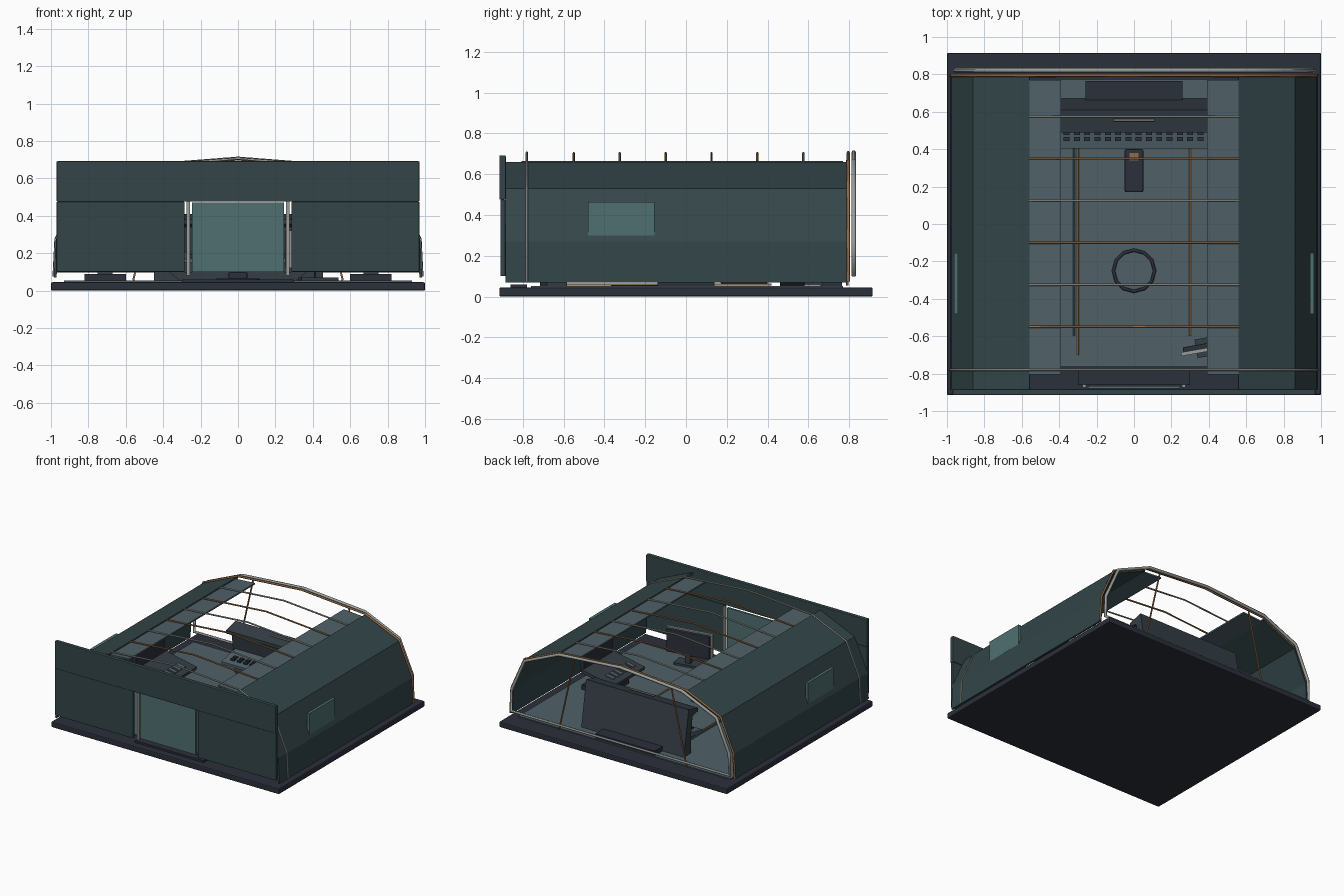
import bpy, math
from mathutils import Vector

if "Cube" in bpy.data.objects:
    bpy.data.objects.remove(bpy.data.objects["Cube"])

def mat(name, c):
    m = bpy.data.materials.new(name)
    m.diffuse_color = (*c, 1)
    m.use_nodes = True
    m.node_tree.nodes["Principled BSDF"].inputs["Base Color"].default_value = m.diffuse_color
    return m

DARK = mat("dark_base", (.024, .029, .042))
HULL = mat("hull_teal", (.033, .06, .066))
FLOOR = mat("floor_grey", (.08, .12, .14))
DOOR = mat("door_teal", (.08, .16, .165))
COPPER = mat("copper", (.3, .15, .06))
STEEL = mat("steel", (.32, .34, .32))
CONSOLE = mat("console", (.035, .048, .06))

def mesh(name, verts, faces, m):
    me = bpy.data.meshes.new(name)
    me.from_pydata(verts, [], faces)
    me.materials.append(m)
    o = bpy.data.objects.new(name, me)
    bpy.context.collection.objects.link(o)
    return o

def box(name, x, y, z, m, rot=(0, 0, 0), bevel=0):
    """Box from (min, max) ranges, turned about its centre."""
    c = [(r[0] + r[1]) / 2 for r in (x, y, z)]
    h = [(r[1] - r[0]) / 2 for r in (x, y, z)]
    v = [(sx * h[0], sy * h[1], sz * h[2]) for sz in (-1, 1)
         for sx, sy in ((-1, -1), (1, -1), (1, 1), (-1, 1))]
    f = [(3, 2, 1, 0), (4, 5, 6, 7)] + [(i, (i + 1) % 4, (i + 1) % 4 + 4, i + 4) for i in range(4)]
    o = mesh(name, v, f, m)
    o.location, o.rotation_euler = c, rot
    if bevel:
        b = o.modifiers.new("bevel", 'BEVEL')
        b.width, b.segments = bevel, 2
    return o

def prism(name, pts, a, b, axis, m):
    """Extrude a closed profile: axis y takes (x, z) points, axis x takes (y, z) points."""
    put = (lambda p, t: (p[0], t, p[1])) if axis == 'y' else (lambda p, t: (t, p[0], p[1]))
    n = len(pts)
    v = [put(p, a) for p in pts] + [put(p, b) for p in pts]
    f = [tuple(range(n)), tuple(range(2 * n - 1, n - 1, -1))]
    f += [(i, i + n, (i + 1) % n + n, (i + 1) % n) for i in range(n)]
    o = mesh(name, v, f, m)
    import bmesh
    bm = bmesh.new()
    bm.from_mesh(o.data)
    bmesh.ops.recalc_face_normals(bm, faces=bm.faces)
    bm.to_mesh(o.data)
    bm.free()
    return o

def wire(name, pts, r, m, closed=False):
    cu = bpy.data.curves.new(name, 'CURVE')
    cu.dimensions, cu.bevel_depth, cu.bevel_resolution, cu.use_fill_caps = '3D', r, 1, True
    s = cu.splines.new('POLY')
    s.points.add(len(pts) - 1)
    for p, q in zip(s.points, pts):
        p.co = (*q, 1)
    s.use_cyclic_u = closed
    cu.materials.append(m)
    o = bpy.data.objects.new(name, cu)
    bpy.context.collection.objects.link(o)
    return o

# base slab and floor plate
box("base_slab", (-1, 1), (-.915, .915), (0, .045), DARK, bevel=.008)
box("floor_plate", (-.93, .93), (-.76, .77), (.044, .053), FLOOR)

# faceted hull sides, roof strips, windows
SIDE = [(.985, .07), (.975, .27), (.86, .53), (.56, .66)]
INNER = [(.555, .645), (.85, .517), (.96, .267), (.97, .07)]
for s, side in ((-1, "left"), (1, "right")):
    prism(side + "_hull", [(s * x, z) for x, z in SIDE + INNER], -.885, .79, 'y', HULL)
    prism(side + "_roof_strip", [(s * .56, .652), (s * .39, .664), (s * .39, .652), (s * .56, .64)],
          -.805, .77, 'y', FLOOR)
    xs = sorted((s * .94, s * .962))
    box(side + "_window", xs, (-.48, -.155), (.3, .465), DOOR)

# front wall with doorway
for s in (-1, 1):
    box("front_wall_side", sorted((s * .285, s * .97)), (-.91, -.885), (.1, .475), HULL, bevel=.004)
    box("door_post", sorted((s * .257, s * .275)), (-.874, -.858), (.08, .475), STEEL)
box("front_wall_top", (-.97, .97), (-.915, -.883), (.475, .692), HULL, bevel=.005)
box("door", (-.245, .245), (-.88, -.865), (.1, .47), DOOR)
box("door_sill", (-.3, .3), (-.86, -.78), (.045, .06), DARK)

# arches around the shell
def arch(y, w=0):
    h = [(x - w, z + .004) for x, z in SIDE]
    return [(-x, y, z) for x, z in h] + [(0, y, .706)] + [(x, y, z) for x, z in reversed(h)]

wire("front_arch", arch(-.78), .006, STEEL)
wire("rear_copper_arch", arch(.795), .008, COPPER)
frame = arch(.822, .02)
frame[0], frame[-1] = (-.96, .822, .105), (.96, .822, .105)
wire("rear_frame", frame, .012, STEEL, True)

# roof ribs in alternating metals
for i in range(6):
    y = -.55 + i * .225
    wire("roof_rib", [(-.56, y, .66), (0, y, .703), (.56, y, .66)], .006, STEEL if i % 2 else COPPER)

# rear braces and floor cables
for s in (-1, 1):
    wire("rear_brace", [(s * .42, .79, .67), (s * .56, .79, .055)], .006, COPPER)
    wire("floor_cable", [(s * .3, .42, .06), (s * .3, -.6 - .1 * (s < 0), .06)], .006, COPPER)
wire("teal_cable", [(-.32, .42, .058), (-.32, -.6, .058)], .005, DOOR)

# main console with hood, desk and keys
prism("main_console", [(.67, .055), (.61, .41), (.49, .38), (.49, .355), (.56, .34), (.58, .2), (.58, .055)],
      -.45, .45, 'x', CONSOLE)
prism("console_desk", [(.6, .21), (.405, .17), (.405, .15), (.6, .17)], -.43, .43, 'x', FLOOR)
prism("console_foot", [(-.31, .053), (.31, .053), (.37, .1), (-.37, .1)], .46, .58, 'y', CONSOLE)
box("console_plinth", (-.26, .26), (.66, .765), (.05, .09), DARK)
wire("console_handle", [(-.11, .555, .408), (.11, .555, .408)], .006, STEEL)
for r in range(2):
    for i in range(14):
        x = -.36 + i * .055
        box("key", (x - .016, x + .016), (.445 + r * .03, .465 + r * .03), (.178, .192 + r * .006), DARK)

# central seat pad and floor ring
box("seat_pad", (-.05, .05), (.17, .4), (.06, .1), DARK, bevel=.008)
box("seat_clip", (-.025, .025), (.34, .38), (.098, .106), COPPER)
ring = [(.11 * math.cos(t * math.tau / 12), -.25 + .11 * math.sin(t * math.tau / 12), .056) for t in range(12)]
wire("floor_ring", ring, .009, DARK, True)

# side work stations under the roof
for s in (-1, 1):
    box("station_foot", sorted((s * .6, s * .82)), (-.14, .14), (.053, .09), DARK)
    box("station_post", sorted((s * .67, s * .75)), (-.08, .08), (.09, .2), CONSOLE)
    box("station_desk", sorted((s * .5, s * .78)), (-.2, .2), (.19, .215), CONSOLE, (0, s * -.2, 0))
    box("station_screen", sorted((s * .77, s * .8)), (-.18, .18), (.23, .4), DARK)
    for i in range(6):
        box("station_key", sorted((s * .55, s * .62)), (-.15 + i * .05, -.12 + i * .05), (.19, .21), FLOOR,
            (0, s * -.2, 0))

# freestanding display near the door
T = math.radians(10)
box("display_screen", (.26, .6), (-.66, -.63), (.13, .31), DARK, (0, 0, T), .005)
box("display_bezel", (.25, .61), (-.675, -.655), (.12, .32), STEEL, (0, 0, T))
box("display_foot", (.33, .53), (-.7, -.6), (.053, .07), CONSOLE, (0, 0, T))
box("display_stem", (.41, .45), (-.67, -.63), (.07, .14), CONSOLE, (0, 0, T))
